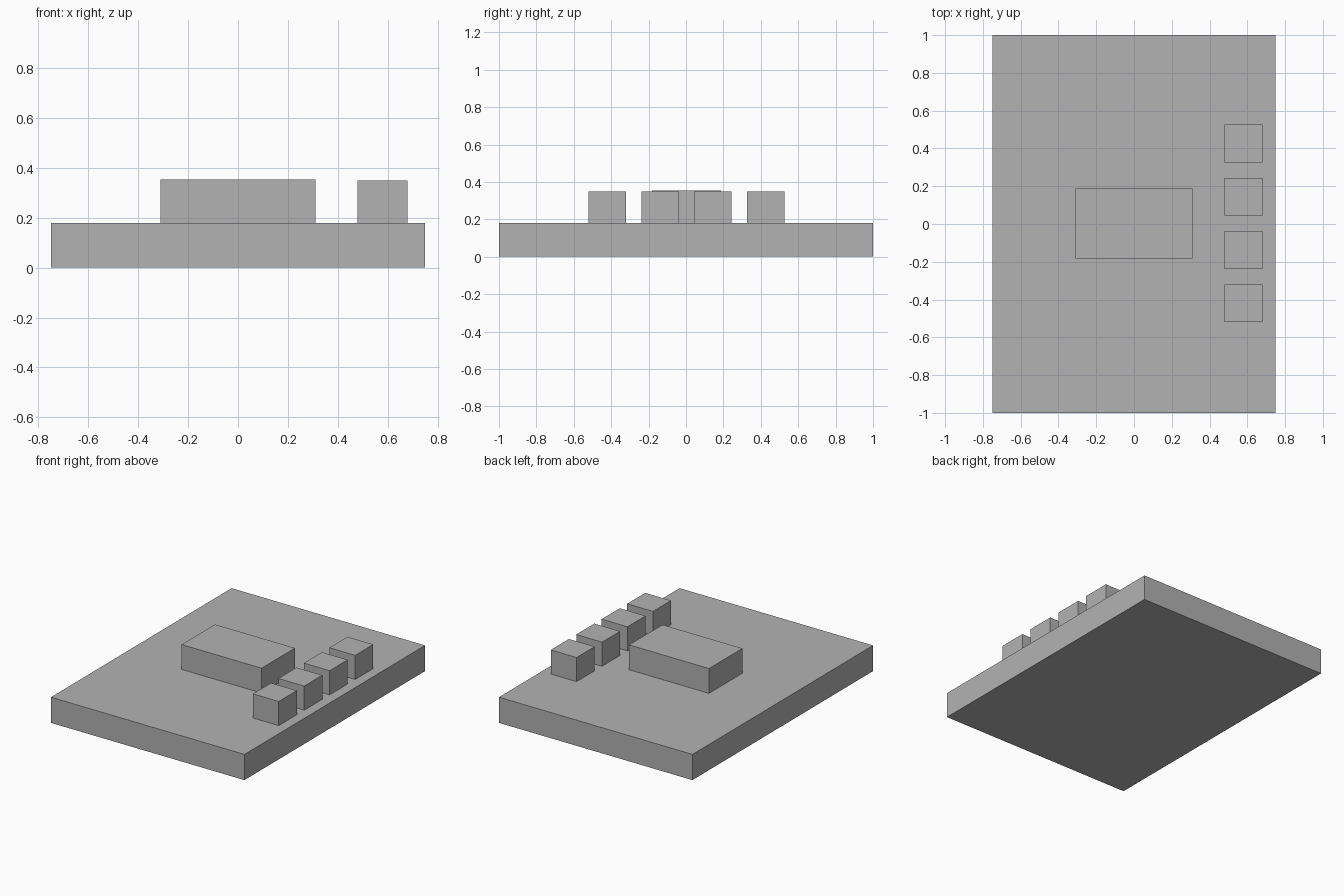
import bpy

default = bpy.data.objects.get("Cube")
if default:
    bpy.data.objects.remove(default, do_unlink=True)

# Single plain grey
grey = bpy.data.materials.new("plain grey")
grey.use_nodes = True
colour = (0.448, 0.448, 0.448, 1)
grey.diffuse_color = colour
grey.node_tree.nodes["Principled BSDF"].inputs["Base Color"].default_value = colour


def block(name, x, y, bottom, width, depth, height):
    """Add a box standing on the given bottom height."""
    bpy.ops.mesh.primitive_cube_add(size=1, location=(x, y, bottom + height / 2))
    obj = bpy.context.object
    obj.name = name
    obj.scale = (width, depth, height)
    bpy.ops.object.transform_apply(location=False, rotation=False, scale=True)
    obj.data.materials.append(grey)
    return obj


# Base slab
SLAB = 0.18
block("base_slab", 0, 0, 0, 1.5, 2, SLAB)

# Large block in the middle
block("center_block", 0, 0.003, SLAB, 0.62, 0.37, 0.174)

# Row of small blocks along the left edge
for i in range(4):
    block(f"side_block_{i + 1}", 0.58, 0.003 + (i - 1.5) * 0.282, SLAB, 0.2, 0.2, 0.169)
